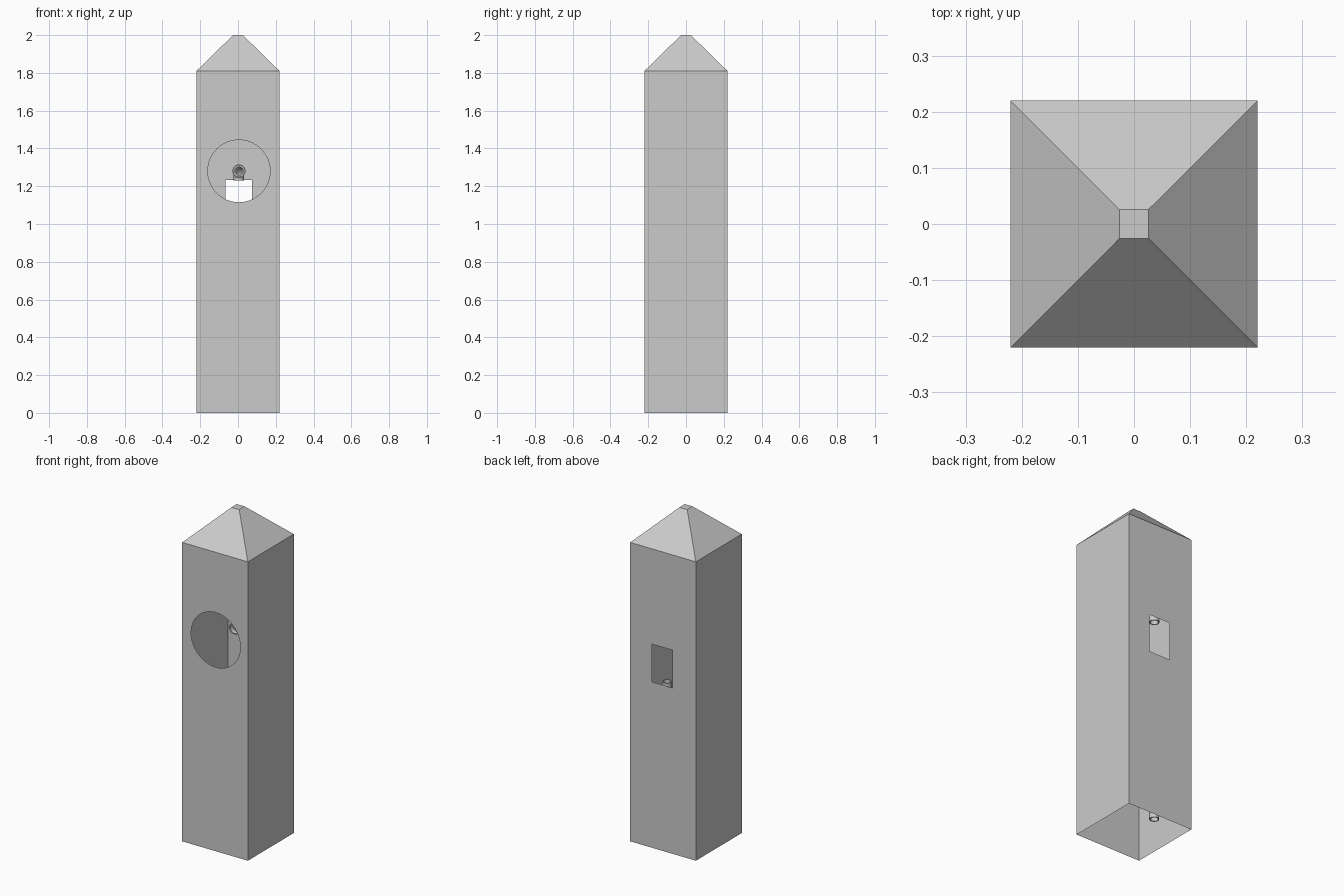
import bpy, bmesh, math
from mathutils import Vector

if "Cube" in bpy.data.objects:
    bpy.data.objects.remove(bpy.data.objects["Cube"])

W, EAVE, TOP, TIP = 0.22, 1.81, 2.0, 0.026   # half width, roof base, roof top, half tip
CX, PIPE_Y, SPOUT_Z = 0.005, 0.176, 1.28


def finish(bm, name):
    bmesh.ops.remove_doubles(bm, verts=bm.verts, dist=1e-5)
    me = bpy.data.meshes.new(name)
    bm.to_mesh(me)
    bm.free()
    ob = bpy.data.objects.new(name, me)
    bpy.context.collection.objects.link(ob)
    return ob


def loop_edges(bm, pts):
    vs = [bm.verts.new(p) for p in pts]
    return [bm.edges.new((vs[i], vs[(i + 1) % len(vs)])) for i in range(len(vs))]


def holed_panel(bm, y, hole):
    """Upright wall at y with an opening given as (x, z) points."""
    outer = [(-W, 0), (W, 0), (W, EAVE), (-W, EAVE)]
    edges = []
    for ring in (outer, hole):
        edges += loop_edges(bm, [(x, y, z) for x, z in ring])
    res = bmesh.ops.triangle_fill(bm, edges=edges, use_beauty=True,
                                  normal=Vector((0, 1 if y > 0 else -1, 0)))
    for f in res["geom"]:
        if isinstance(f, bmesh.types.BMFace):
            f.normal_update()
            if f.normal.y * y < 0:
                f.normal_flip()


# thin-walled post: round front opening, square back opening, plain sides
bm = bmesh.new()
circle = [(CX + 0.165 * math.cos(a), SPOUT_Z + 0.165 * math.sin(a))
          for a in (math.tau * i / 64 for i in range(64))]
holed_panel(bm, -W, circle)
holed_panel(bm, W, [(-0.065, 1.005), (0.075, 1.005), (0.075, 1.233), (-0.065, 1.233)])
for s in (-1, 1):
    bm.faces.new([bm.verts.new((s * W, s * y, z))
                  for y, z in ((-W, 0), (W, 0), (W, EAVE), (-W, EAVE))])
finish(bm, "post_walls")

# pyramid roof with a small flat tip
bm = bmesh.new()
sq = ((-1, -1), (1, -1), (1, 1), (-1, 1))
low = [bm.verts.new((x * W, y * W, EAVE)) for x, y in sq]
high = [bm.verts.new((x * TIP, y * TIP, TOP)) for x, y in sq]
for i in range(4):
    j = (i + 1) % 4
    bm.faces.new((low[i], low[j], high[j], high[i]))
bm.faces.new(high)
finish(bm, "roof")


def tube(name, stations, wall=0.006, n=32):
    """Hollow tube through (y, z, tangent angle, radius) stations."""
    bm = bmesh.new()
    path = list(stations) + [(y, z, t, r - wall) for y, z, t, r in reversed(stations)]
    rings = []
    for y, z, t, r in path:
        # t = 0 points up, t = 90 degrees points to the front
        side = Vector((0, math.cos(t), math.sin(t)))
        c = Vector((CX, y, z))
        rings.append([bm.verts.new(c + r * (math.cos(a) * Vector((1, 0, 0)) + math.sin(a) * side))
                      for a in (math.tau * k / n for k in range(n))])
    for i, ra in enumerate(rings):
        rb = rings[(i + 1) % len(rings)]
        for k in range(n):
            m = (k + 1) % n
            bm.faces.new((ra[k], ra[m], rb[m], rb[k]))
    bmesh.ops.recalc_face_normals(bm, faces=bm.faces)
    ob = finish(bm, name)
    bpy.ops.object.select_all(action='DESELECT')
    ob.select_set(True)
    bpy.context.view_layer.objects.active = ob
    bpy.ops.object.shade_smooth_by_angle(angle=math.radians(35))


# riser pipe from the ground to the back opening
tube("riser_pipe", [(PIPE_Y, 0, 0, 0.027), (PIPE_Y, 1.01, 0, 0.027)])

# spout: short stub, elbow, then a run to the front with a collar
B = 0.042
q = math.pi / 2
spout = [(PIPE_Y, 1.23, 0, 0.028)]
for i in range(9):
    t = q * i / 8
    spout.append((PIPE_Y - B + B * math.cos(t), SPOUT_Z - B + B * math.sin(t), t, 0.028))
spout += [(y, SPOUT_Z, q, r) for y, r in ((-0.015, 0.028), (-0.015, 0.035), (-0.042, 0.035))]
tube("spout_pipe", spout)
